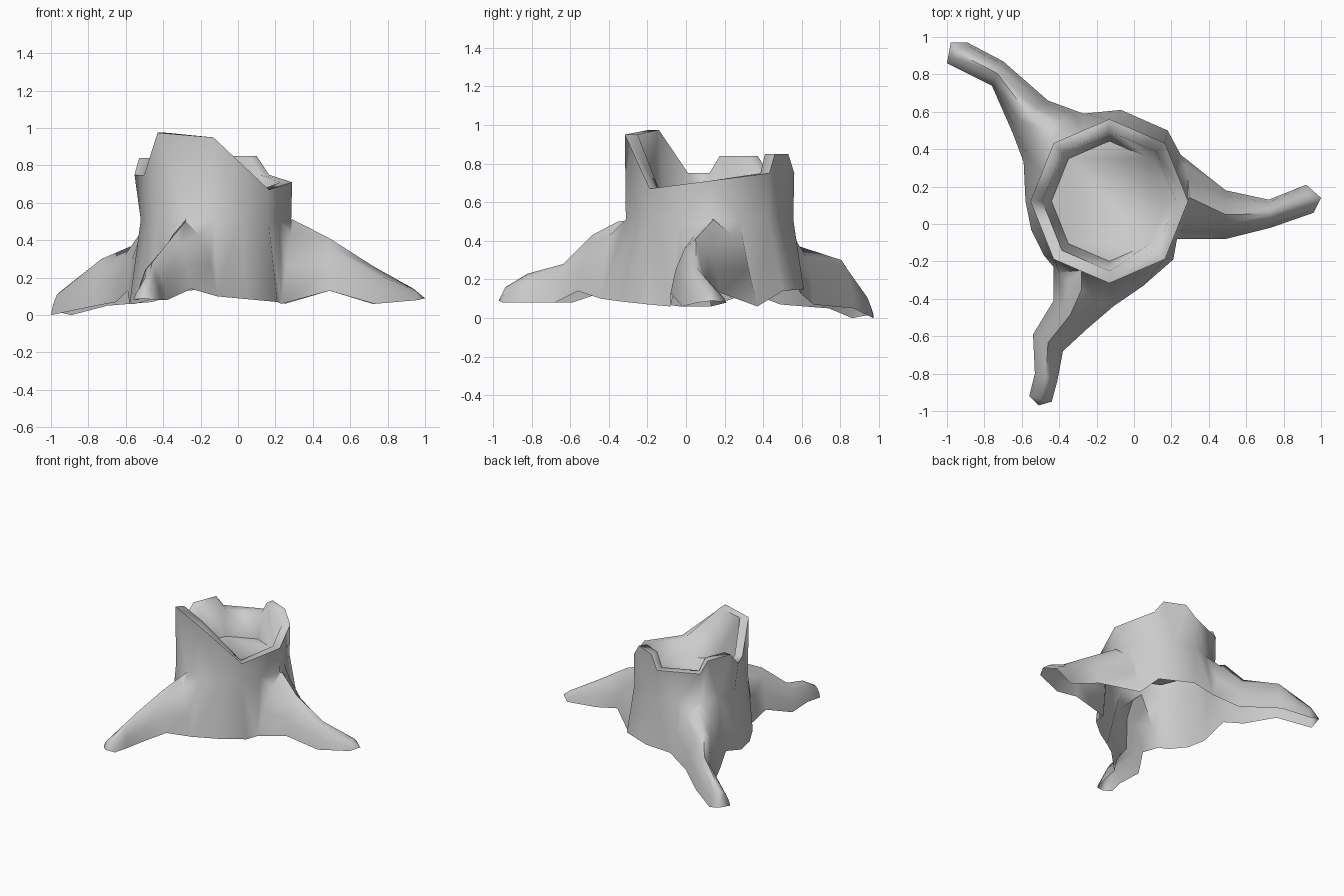
import bpy, bmesh
from math import atan2, cos, sin, pi
from mathutils import Vector

if "Cube" in bpy.data.objects:
    bpy.data.objects.remove(bpy.data.objects["Cube"])

CX, CY = -0.132, 0.122


def angle(v):
    return (atan2(v.co.y - CY, v.co.x - CX) + 0.12) % (2 * pi)


def on_octagon(s, radius):
    """Point on an octagon's outline; s counts corners from +x."""
    k = int(s)
    a = Vector((cos(k * pi / 4), sin(k * pi / 4)))
    b = Vector((cos((k + 1) * pi / 4), sin((k + 1) * pi / 4)))
    p = a.lerp(b, s - k) * radius
    return Vector((CX + p.x * 0.98, CY + p.y * 1.02))


def ring(bm, radius, profile):
    return [bm.verts.new((*on_octagon(s, radius), z)) for s, z in profile]


def stitch(bm, a, b):
    """Join two closed rings of different counts, walking round by angle."""
    ta = [angle(v) for v in a] + [angle(a[0]) + 2 * pi]
    tb = [angle(v) for v in b] + [angle(b[0]) + 2 * pi]
    i = j = 0
    while i < len(a) or j < len(b):
        if j >= len(b) or (i < len(a) and ta[i] + ta[i + 1] <= tb[j] + tb[j + 1]):
            bm.faces.new((a[i], a[(i + 1) % len(a)], b[j % len(b)]))
            i += 1
        else:
            bm.faces.new((a[i % len(a)], b[(j + 1) % len(b)], b[j]))
            j += 1


def arch(bm, right, left, top, bottom, bulge=0.0):
    """Open-bottomed cross-section of a root."""
    r, l = Vector(right), Vector(left)
    d = (l - r).normalized()
    pts = []
    for t, h in ((0, 0), (0.1, 0.43), (0.28, 0.82), (0.5, 1), (0.72, 0.82), (0.9, 0.43), (1, 0)):
        p = r.lerp(l, t) + Vector((d.y, -d.x)) * bulge * h
        pts.append(bm.verts.new((p.x, p.y, bottom + (top - bottom) * h)))
    return pts


def root(bm, sections, tip):
    rings = [arch(bm, *s) for s in sections]
    for a, b in zip(rings, rings[1:]):
        for k in range(6):
            bm.faces.new((a[k], a[k + 1], b[k + 1], b[k]))
    end = bm.verts.new(tip)
    for k in range(6):
        bm.faces.new((rings[-1][k], rings[-1][k + 1], end))
    return rings[0]


def finish(bm, name):
    bmesh.ops.recalc_face_normals(bm, faces=bm.faces)
    mesh = bpy.data.meshes.new(name)
    bm.to_mesh(mesh)
    bm.free()
    obj = bpy.data.objects.new(name, mesh)
    bpy.context.collection.objects.link(obj)
    bpy.ops.object.select_all(action='DESELECT')
    obj.select_set(True)
    bpy.context.view_layer.objects.active = obj
    bpy.ops.object.shade_smooth_by_angle(angle=1.3)


bm = bmesh.new()

# Three roots: (right xy, left xy, crest z, ground z, bulge) from trunk to tip
right_root = root(bm, [
    ((0.23, -0.08), (0.25, 0.37), 0.51, 0.06, 0.055), ((0.49, -0.08), (0.49, 0.18), 0.41, 0.13),
    ((0.73, -0.02), (0.72, 0.13), 0.26, 0.06), ((0.96, 0.06), (0.92, 0.21), 0.14, 0.08)],
    (1.0, 0.14, 0.09))
back_root = root(bm, [
    ((-0.27, 0.59), (-0.59, 0.33), 0.50, 0.13, 0.05), ((-0.46, 0.66), (-0.65, 0.49), 0.37, 0.07, 0.02),
    ((-0.70, 0.87), (-0.76, 0.74), 0.30, 0.05), ((-0.89, 0.97), (-1.0, 0.86), 0.13, 0.0)],
    (-0.98, 0.97, 0.02))
front_root = root(bm, [
    ((-0.43, -0.23), (-0.11, -0.44), 0.50, 0.10, 0.02), ((-0.43, -0.41), (-0.25, -0.56), 0.43, 0.14),
    ((-0.54, -0.59), (-0.38, -0.68), 0.28, 0.08), ((-0.53, -0.80), (-0.41, -0.84), 0.23, 0.08),
    ((-0.56, -0.92), (-0.44, -0.95), 0.16, 0.08)],
    (-0.51, -0.97, 0.09))

# Flared base outline between the roots
V = bm.verts.new
base = (right_root[3:] + [V((0.18, 0.50, 0.14)), V((-0.07, 0.61, 0.15))]
        + back_root + [V((-0.58, 0.12, 0.06)), V((-0.55, -0.03, 0.06)), V((-0.48, -0.17, 0.08))]
        + front_root + [V((0.05, -0.33, 0.085)), V((0.21, -0.19, 0.07))] + right_root[:3])
waist = ring(bm, 0.425, [(i / 2, 0.51) for i in range(16)])
waist[8].co.x = -0.52
stitch(bm, waist, base)

# Broken rim: (octagon edge position, height), with two raised teeth and a tall splinter
profile = [(0, 0.71), (1, 0.75), (1.22, 0.85), (1.76, 0.85), (2, 0.75), (3, 0.75),
           (3.2, 0.84), (3.8, 0.84), (4, 0.75), (4.42, 0.75), (5, 0.975), (6, 0.95), (7, 0.67)]
outer, inner = ring(bm, 0.43, profile), ring(bm, 0.365, profile)
stitch(bm, waist, outer)
for k in range(len(outer)):
    n = (k + 1) % len(outer)
    bm.faces.new((outer[k], outer[n], inner[n], inner[k]))

# Hollow inside wall and floor
floor = ring(bm, 0.315, [(i, 0.55) for i in range(8)])
stitch(bm, floor, inner)
bm.faces.new(floor)
finish(bm, "tree_stump")
